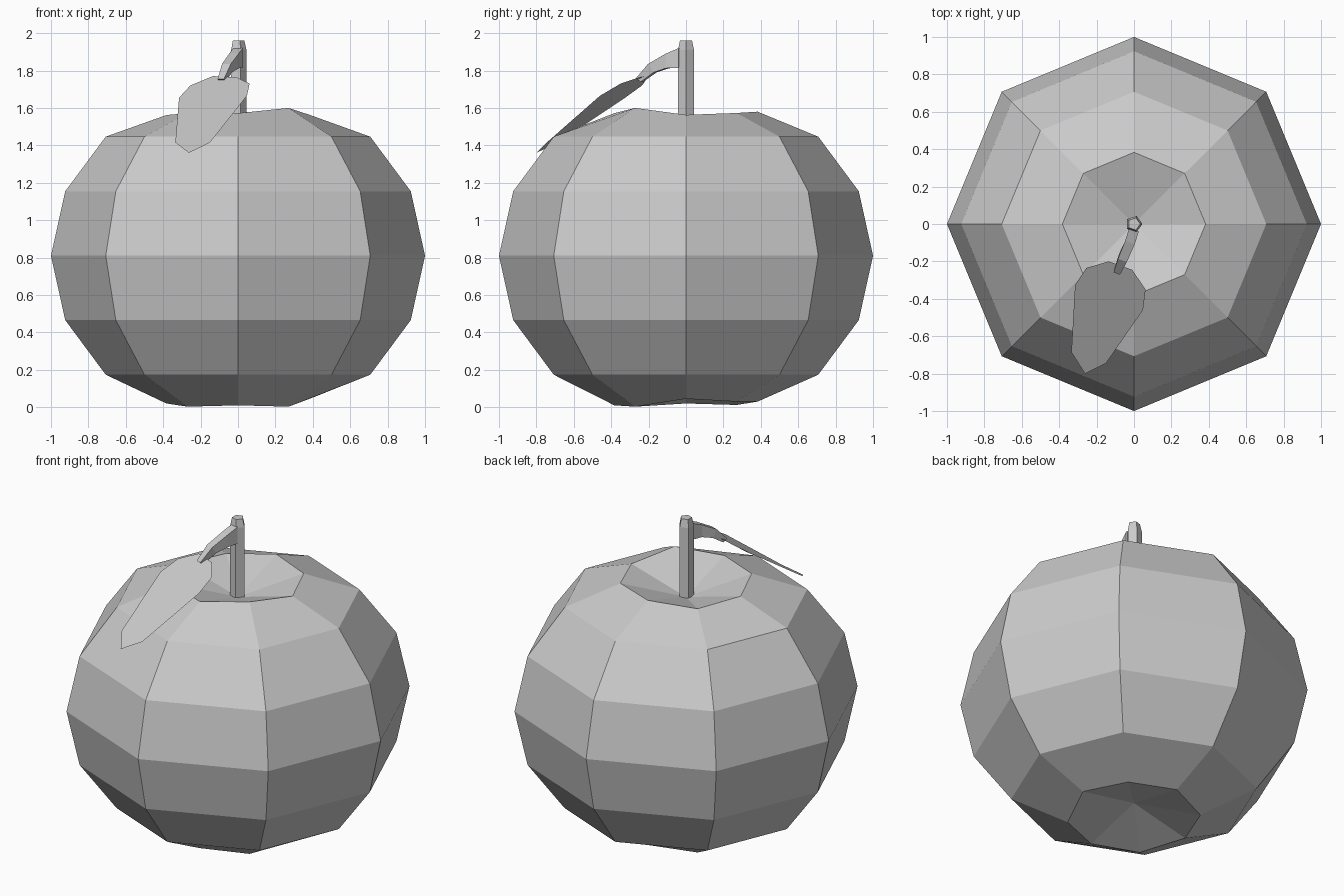
import bpy, bmesh, math

if "Cube" in bpy.data.objects:
    bpy.data.objects.remove(bpy.data.objects["Cube"])


def make(name, verts, faces):
    me = bpy.data.meshes.new(name)
    me.from_pydata(verts, [], faces)
    bm = bmesh.new()
    bm.from_mesh(me)
    bmesh.ops.recalc_face_normals(bm, faces=bm.faces)
    bm.to_mesh(me)
    bm.free()
    ob = bpy.data.objects.new(name, me)
    bpy.context.collection.objects.link(ob)
    return ob


def bridge(count, n):
    """Quads joining successive rings of n vertices."""
    return [(r * n + i, r * n + (i + 1) % n, (r + 1) * n + (i + 1) % n, (r + 1) * n + i)
            for r in range(count - 1) for i in range(n)]


def ring(radius, heights):
    n = len(heights)
    return [(radius * math.cos(math.tau * i / n), radius * math.sin(math.tau * i / n), z)
            for i, z in enumerate(heights)]


# Fruit body: eight-sided squashed sphere, uneven rims, dented poles
bottom_rim = [0.045, 0.03, 0.03, 0.012, 0.02, 0.003, 0.01, 0.003]
top_rim = [1.563, 1.573, 1.58, 1.556, 1.562, 1.572, 1.572, 1.6]
verts = ring(0.383, bottom_rim)
for k in range(-2, 3):
    a = k * math.pi / 8
    verts += ring(math.cos(a), [0.81 + 0.9 * math.sin(a)] * 8)
verts += ring(0.383, top_rim)
faces = bridge(7, 8)
low, high = len(verts), len(verts) + 1
verts += [(0, 0, 0.11), (0, 0, 1.455)]
for i in range(8):
    j = (i + 1) % 8
    faces += [(j, i, low), (48 + i, 48 + j, high)]
make("fruit_body", verts, faces)

# Stem: five-sided post with a tapered tip
verts = ring(0.045, [1.44] * 5) + ring(0.045, [1.91] * 5) + ring(0.034, [1.96] * 5)
make("stem", verts, bridge(3, 5) + [(4, 3, 2, 1, 0), (10, 11, 12, 13, 14)])

# Leaf stalk: four-sided curved branch, sections are (top point, bottom point, half width)
sections = [((0.0, -0.03, 1.92), (0.0, -0.03, 1.815), 0.027),
            ((-0.022, -0.10, 1.89), (-0.022, -0.10, 1.812), 0.027),
            ((-0.062, -0.195, 1.835), (-0.055, -0.165, 1.79), 0.025),
            ((-0.092, -0.265, 1.755), (-0.085, -0.235, 1.74), 0.018)]
verts = []
for top, bot, w in sections:
    for p, s in ((top, 1), (top, -1), (bot, -1), (bot, 1)):
        verts.append((p[0] + s * w * 0.94, p[1] - s * w * 0.34, p[2]))
make("leaf_stalk", verts, bridge(4, 4) + [(0, 1, 2, 3), (15, 14, 13, 12)])

# Leaf: single drooping blade
outline = [(-0.135, -0.2, 1.77), (-0.01, -0.245, 1.765), (0.062, -0.35, 1.73),
           (0.048, -0.46, 1.665), (-0.15, -0.745, 1.415), (-0.262, -0.8, 1.36),
           (-0.335, -0.685, 1.415), (-0.315, -0.325, 1.655), (-0.255, -0.235, 1.72)]
make("leaf", outline, [tuple(reversed(range(9)))])
